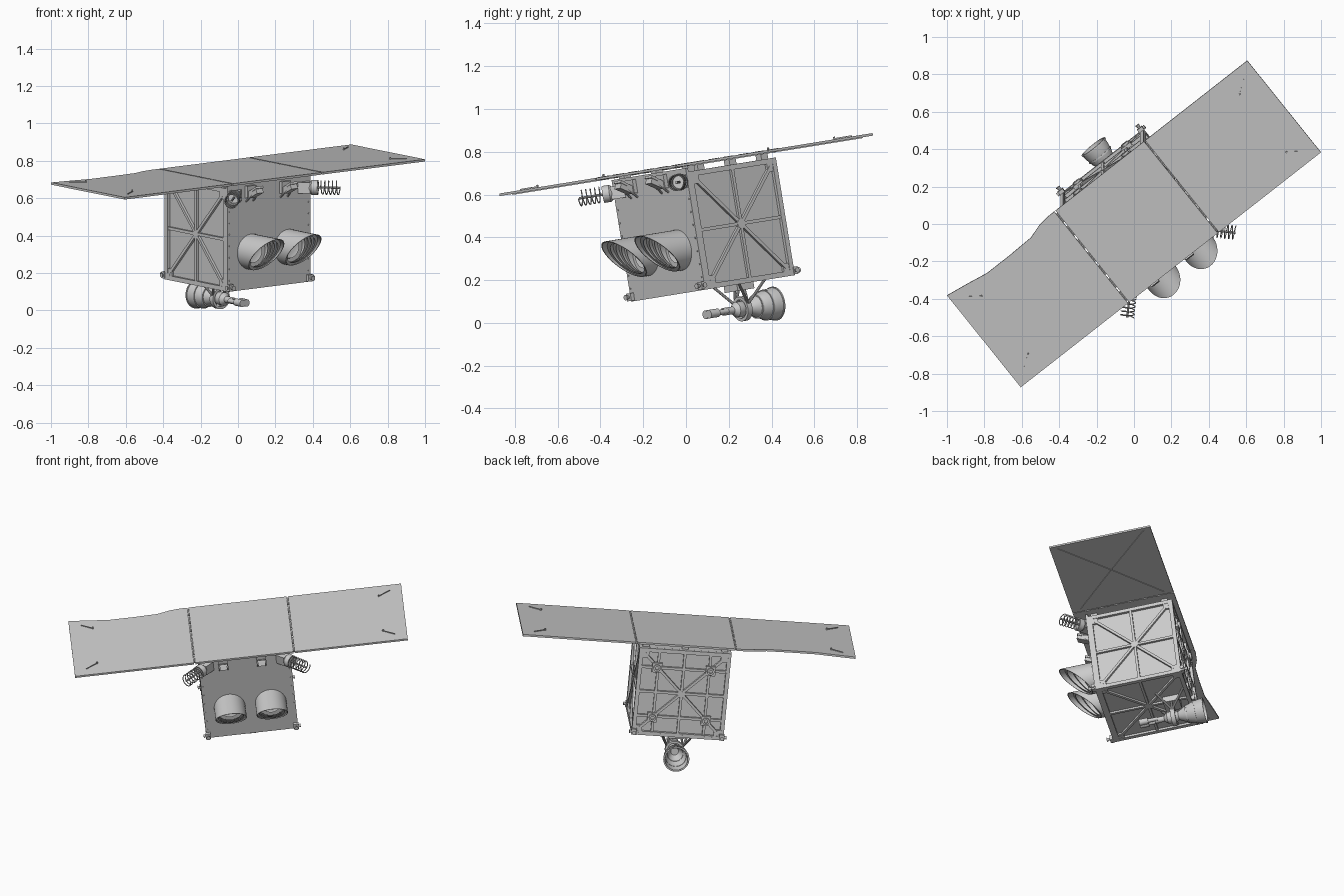
import bpy, bmesh, math
from mathutils import Matrix, Vector as V

if "Cube" in bpy.data.objects:
    bpy.data.objects.remove(bpy.data.objects["Cube"])

# Everything is modelled in the craft's own axes, then tilted by POSE
POSE = (Matrix.Translation((0, 0, 0.746)) @ Matrix.Rotation(math.radians(9.2), 4, 'X')
        @ Matrix.Rotation(math.radians(38.4), 4, 'Z'))
CX = 0.018                                   # centre line of the body
X0, X1, Y0, Y1, Z0, Z1 = -0.265, 0.30, -0.245, 0.297, -0.598, -0.04


class Part:
    """Collects simple solids into one named object."""
    def __init__(self, name):
        self.name, self.bm = name, bmesh.new()

    def box(self, lo, hi):
        lo, hi = V(lo), V(hi)
        m = Matrix.Translation((lo + hi) / 2) @ Matrix.Diagonal((*(hi - lo), 1))
        bmesh.ops.create_cube(self.bm, size=1, matrix=m)

    def bar(self, p, q, width, depth, normal):
        p, q, n = V(p), V(q), V(normal).normalized()
        d = (q - p).normalized()
        s = n.cross(d).normalized()
        n = d.cross(s)
        m = Matrix((d * (q - p).length, s * width, n * depth)).transposed().to_4x4()
        bmesh.ops.create_cube(self.bm, size=1, matrix=Matrix.Translation((p + q) / 2) @ m)

    def lathe(self, origin, axis, prof, seg=32, loop=False):
        """Spins (radius, distance) points about an axis."""
        rot = V((0, 0, 1)).rotation_difference(V(axis)).to_matrix()
        rings = [[self.bm.verts.new(V(origin) + rot @ V((r * math.cos(a), r * math.sin(a), t)))
                  for a in (2 * math.pi * i / seg for i in range(seg))] for r, t in prof]
        self.skin(rings, loop)
        if not loop:
            self.bm.faces.new(rings[0][::-1])
            self.bm.faces.new(rings[-1])

    def skin(self, rings, loop):
        n = len(rings[0])
        for a, b in list(zip(rings, rings[1:])) + ([(rings[-1], rings[0])] if loop else []):
            for i in range(n):
                j = (i + 1) % n
                self.bm.faces.new((a[i], a[j], b[j], b[i]))

    def rod(self, p, q, r, seg=12):
        d = V(q) - V(p)
        self.lathe(p, d, [(r, 0), (r, d.length)], seg)

    def prism(self, pts, z0, z1):
        a = [self.bm.verts.new((x, y, z0)) for x, y in pts]
        b = [self.bm.verts.new((x, y, z1)) for x, y in pts]
        self.skin([a, b], False)
        self.bm.faces.new(a[::-1])
        self.bm.faces.new(b)

    def done(self, smooth=False):
        bmesh.ops.recalc_face_normals(self.bm, faces=self.bm.faces)
        me = bpy.data.meshes.new(self.name)
        self.bm.to_mesh(me)
        self.bm.free()
        ob = bpy.data.objects.new(self.name, me)
        ob.matrix_world = POSE
        bpy.context.collection.objects.link(ob)
        if smooth:
            bpy.ops.object.select_all(action='DESELECT')
            bpy.context.view_layer.objects.active = ob
            ob.select_set(True)
            bpy.ops.object.shade_smooth_by_angle(angle=math.radians(35))


# Solar panels: plain centre and right, left one with a shallow bite in its rear edge
HL, HR, HW, T = -0.288, 0.324, 0.317, 0.012
p = Part("center_panel"); p.box((HL + .004, -HW, -T), (HR - .004, HW, 0)); p.done()
p = Part("right_panel"); p.box((HR + .004, -HW, -T), (1.024, HW, 0)); p.done()
p = Part("left_panel")
p.prism([(-1.024, -HW), (HL - .004, -HW), (HL - .004, HW), (-.335, HW), (-.40, .309), (-.478, .284),
         (-.63, .279), (-.782, .279), (-.90, .299), (-1.024, HW)], -T, 0)
p.done()

# Hinges, underside stiffeners and small pins of the panels
p = Part("panel_hinges")
for x in (HL, HR):
    for i in range(7):
        y = -.27 + i * .09
        p.rod((x, y - .03, -.006), (x, y + .03, -.006), .008, 10)
p.done(True)
p = Part("panel_stiffeners")
for a, b in ((HR + .03, 1.0), (-1.0, HL - .03)):
    m = (a + b) / 2
    for x, y in ((a, -.26), (a, .26), (b, -.27), (b, .27)):
        p.bar((m, 0, -.013), (x, y, -.013), .006, .006, (0, 0, 1))
p.done()
p = Part("panel_pins")
for s in (-1, 1):
    for y in (-.2, .2):
        p.rod((s * .88, y, -.002), (s * .88, y, .012), .005, 8)
        p.bar((s * .88, y, .003), (s * .95, y * 1.25, .003), .004, .005, (0, 0, 1))
p.done()

# Body core and plain front plate
p = Part("body_core"); p.box((X0 + .016, Y0 + .005, Z0 + .014), (X1 - .016, Y1 - .022, Z1)); p.done()
p = Part("front_plate"); p.box((X0, Y0, Z0), (X1, Y0 + .014, -.022)); p.done()
p = Part("panel_posts")
for x in (X0 + .04, CX, X1 - .04):
    for y in (Y0 + .05, Y1 - .05):
        p.box((x - .02, y - .02, Z1 - .001), (x + .02, y + .02, -T))
p.done()
p = Part("front_plate_rivets")
for i in range(8):
    for x in (X0 + .012, X1 - .012):
        z = Z0 + .06 + i * .062
        p.rod((x, Y0 - .004, z), (x, Y0 + .002, z), .004, 8)
p.done(True)


def ribbed_face(name, corner, a, b, depth, grid=()):
    """Rim plus eight spokes on a face spanned by edge vectors a and b."""
    corner, a, b = V(corner), V(a), V(b)
    n = a.cross(b)
    at = lambda u, v: corner + a * u + b * v
    f = Part(name)
    lines = [((.0, e), (1, e)) for e in (.022, .978)] + [((e, 0), (e, 1)) for e in (.022, .978)]
    for s, e in lines:
        f.bar(at(*s), at(*e), .024, depth, n)
    spokes = [((.04, .04), (.96, .96)), ((.04, .96), (.96, .04)), ((.5, .03), (.5, .97)), ((.03, .5), (.97, .5))]
    spokes += [((.03, g), (.97, g)) for g in grid] + [((g, .03), (g, .97)) for g in grid]
    for k, (s, e) in enumerate(spokes):
        f.bar(at(*s), at(*e), .016, depth * (.84 - .03 * k), n)
    f.rod(at(.5, .5) - n.normalized() * depth * .4, at(.5, .5) + n.normalized() * depth * .5, .024, 16)
    for u in (.07, .93):                       # corner gussets
        for v in (.07, .93):
            f.bar(at(u, v) - a * .04, at(u, v) + a * .04, .045, depth * .7, n)
    f.done()


D, H = Y1 - Y0 - .014, Z1 - Z0
ribbed_face("right_ribs", (X1 - .009, Y0 + .014, Z0), (0, D, 0), (0, 0, H), .018)
ribbed_face("left_ribs", (X0 + .009, Y0 + .014, Z0), (0, D, 0), (0, 0, H), .018)
ribbed_face("bottom_ribs", (X0, Y0 + .014, Z0 + .008), (X1 - X0, 0, 0), (0, D, 0), .016)
ribbed_face("back_ribs", (X0, Y1 - .012, Z0), (X1 - X0, 0, 0), (0, 0, H), .024, (.22, .78))

# Four mounting feet on the back
p = Part("back_mounts")
for x in (CX - .165, CX + .165):
    for z in (-.16, -.48):
        p.box((x - .03, Y1 - .015, z - .03), (x + .03, Y1 + .006, z + .03))
        p.lathe((x, Y1, z), (0, 1, 0), [(.022, 0), (.022, .018), (.011, .018), (.011, .004)], 20)
p.done(True)

# Two camera hoods with slanted mouths, inner vanes and lenses
R, HZ, SEG = .096, -.396, 40


def hood_ring(part, cx, r, f):
    out = []
    for i in range(SEG):
        c, s = math.cos(2 * math.pi * i / SEG), math.sin(2 * math.pi * i / SEG)
        reach = .035 + .19 * (s * r / R + 1) / 2
        out.append(part.bm.verts.new((cx + r * c, Y0 - reach * f, HZ + r * s)))
    return out


for side, cx in (("left", -.103), ("right", .150)):
    p = Part(side + "_hood")
    p.skin([hood_ring(p, cx, r, f) for r, f in ((R, 0), (R, 1), (R - .004, 1), (R - .004, 0))], True)
    p.done(True)
    p = Part(side + "_hood_vanes")
    for f in (.3, .48, .66, .84):
        p.skin([hood_ring(p, cx, r, g) for r, g in ((R - .003, f), (.078, f), (.078, f + .012), (R - .003, f + .012))], True)
    p.done(True)
    p = Part(side + "_lens")
    p.lathe((cx, Y0 + .002, HZ), (0, -1, 0), [(.09, 0), (.09, .006), (.062, .006), (.058, .02), (.04, .012)], 32)
    p.done(True)

# Sun sensors peeking past the front edge of the panel
for side, cx in (("left", -.115), ("right", .120)):
    p = Part(side + "_sun_sensor")
    p.box((cx - .03, Y0 - .02, -.10), (cx + .03, Y0 + .001, -.035))
    p.bar((cx, Y0 - .015, -.085), (cx, Y0 - .085, -.05), .045, .035, (0, 0, 1))
    p.bar((cx, Y0 - .05, -.055), (cx, Y0 - .085, -.035), .052, .012, (0, 0, 1))
    for s in (-1, 1):
        p.rod((cx + s * .025, Y0, -.12), (cx + s * .015, Y0 - .07, -.06), .005, 8)
    p.done()

# Corner antennas splayed at 45 degrees: mount, can, and coil of rings
for side, s in (("left", -1), ("right", 1)):
    d = V((s, -1, 0)).normalized()
    o = V((CX + s * .235, Y0 - .005, -.082))
    p = Part(side + "_antenna_mount")
    p.bar(o - d * .03, o + d * .035, .06, .06, (0, 0, 1))
    p.lathe(o + d * .03, d, [(.03, 0), (.04, .012), (.04, .045), (.032, .045), (.03, .03)], 24)
    p.rod(o + d * .05, o + d * .19, .006, 10)
    p.done(True)
    p = Part(side + "_antenna_coil")
    turns, n = 5, 120
    side_v, up = V((0, 0, 1)).cross(d), V((0, 0, 1))
    rings = []
    for i in range(n + 1):
        a = 2 * math.pi * turns * i / n
        rad = side_v * math.cos(a) + up * math.sin(a)
        c = o + d * (.085 + .105 * i / n) + rad * .036
        rings.append([p.bm.verts.new(c + (rad * math.cos(b) + d * math.sin(b)) * .003)
                      for b in (2 * math.pi * k / 6 for k in range(6))])
    p.skin(rings, False)
    p.done(True)

# Small corner thrusters at the foot of the body
for fb, y, sy in (("front", Y0, -1), ("back", Y1, 1)):
    for lr, x, sx in (("left", X0, -1), ("right", X1, 1)):
        p = Part(f"{fb}_{lr}_thruster")
        c = V((x - sx * .012, y + sy * .008, Z0 + .022))
        p.box(c - V((.016, .012, .018)), c + V((.016, .012, .018)))
        p.lathe(c, (0, sy, 0), [(.006, .01), (.009, .02), (.013, .032)], 14)
        p.lathe(c, (sx, 0, 0), [(.006, .012), (.009, .02), (.012, .028)], 14)
        p.done(True)

# Main engine slung under the rear, firing backwards
NZ = -.714
p = Part("engine_bell")
out = [(.022, .20), (.034, .225), (.052, .26), (.066, .30), (.074, .34), (.077, .375)]
p.lathe((CX, 0, NZ), (0, 1, 0), out + [(r - .005, t) for r, t in out[::-1]], 40, True)
for t, r in ((.262, .057), (.315, .073), (.37, .08)):
    p.lathe((CX, 0, NZ), (0, 1, 0), [(r, t - .004), (r, t + .004), (r - .01, t + .004), (r - .01, t - .004)], 40, True)
p.done(True)
p = Part("engine_chamber")
p.lathe((CX, 0, NZ), (0, 1, 0), [(.018, .06), (.018, .12), (.036, .14), (.036, .19), (.024, .215)], 28)
for x in (-.014, .014):
    p.rod((CX + x, -.035, NZ), (CX + x, .02, NZ), .02, 16)
    p.rod((CX + x, .015, NZ), (CX + x, .08, NZ), .012, 12)
p.done(True)
p = Part("gimbal_ring")
p.lathe((CX, .18, NZ), (0, 1, 0), [(.058, -.014), (.058, .014), (.044, .014), (.044, -.014)], 36, True)
for x, z in ((.05, 0), (-.05, 0), (0, .05), (0, -.05)):
    p.rod((CX, .18, NZ), (CX + x, .18, NZ + z), .007, 8)
p.done(True)
p = Part("engine_struts")
for s in (-1, 1):
    for x, y in ((.10, .10), (.10, .27), (.03, .18)):
        p.rod((CX + s * .048, .18, NZ + .02), (CX + s * x, y, Z0 + .012), .007, 10)
p.box((CX - .05, .13, Z0 - .03), (CX + .05, .23, Z0 + .01))
p.done(True)
